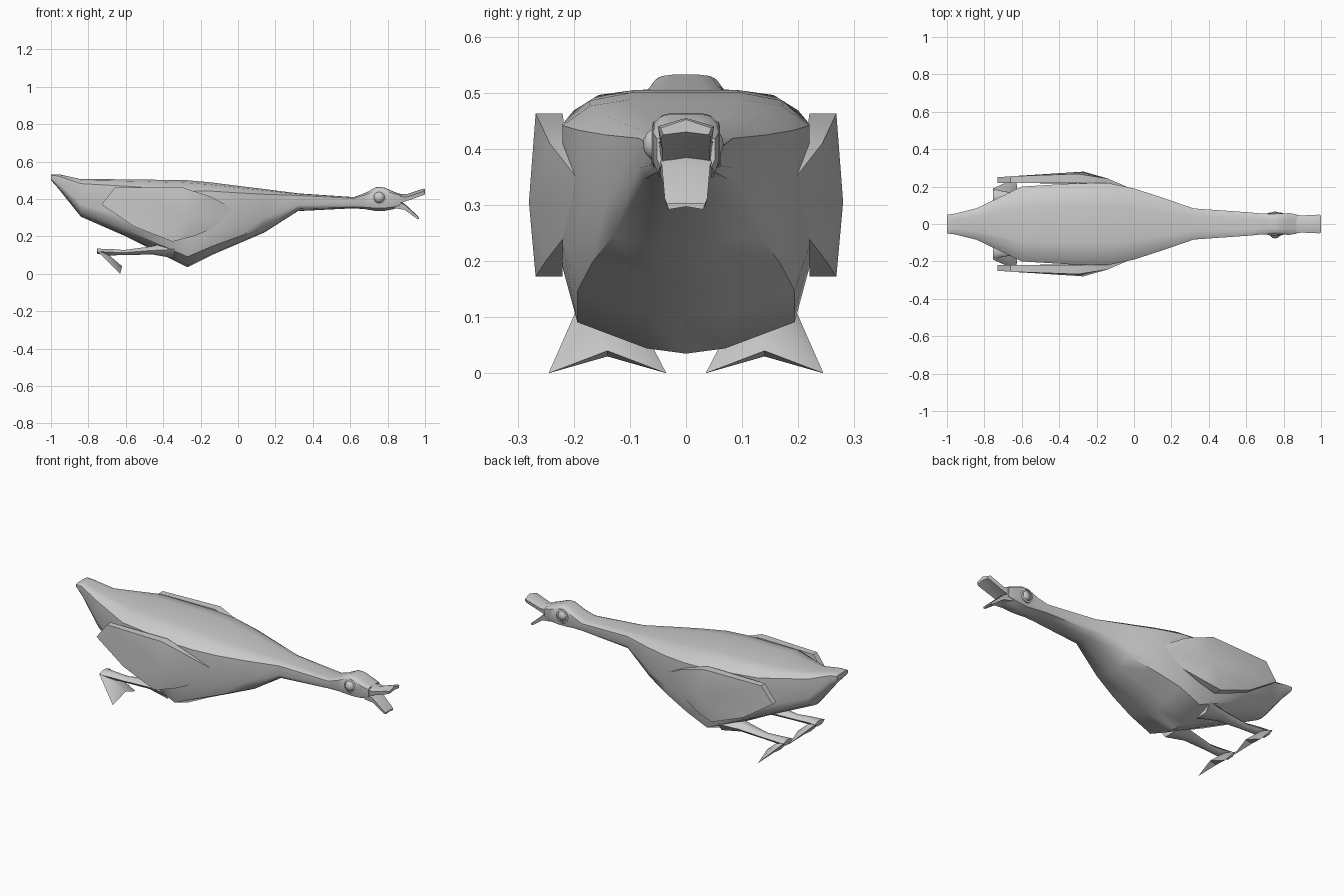
import bpy, bmesh, math
from mathutils import Vector

cube = bpy.data.objects.get("Cube")
if cube:
    bpy.data.objects.remove(cube, do_unlink=True)

grey = bpy.data.materials.new("plain grey")
grey.use_nodes = True
grey.diffuse_color = (0.6, 0.6, 0.6, 1)
grey.node_tree.nodes["Principled BSDF"].inputs["Base Color"].default_value = (0.6, 0.6, 0.6, 1)


def finish(name, bm, angle=40):
    bmesh.ops.recalc_face_normals(bm, faces=bm.faces[:])
    mesh = bpy.data.meshes.new(name)
    bm.to_mesh(mesh)
    bm.free()
    mesh.materials.append(grey)
    ob = bpy.data.objects.new(name, mesh)
    bpy.context.collection.objects.link(ob)
    bpy.ops.object.select_all(action='DESELECT')
    ob.select_set(True)
    bpy.context.view_layer.objects.active = ob
    bpy.ops.object.shade_smooth_by_angle(angle=math.radians(angle))
    return ob


def loft(name, rings, angle=40):
    bm = bmesh.new()
    loops = [[bm.verts.new(p) for p in ring] for ring in rings]
    n = len(loops[0])
    for a, b in zip(loops, loops[1:]):
        for i in range(n):
            j = (i + 1) % n
            bm.faces.new((a[i], a[j], b[j], b[i]))
    bm.faces.new(loops[0])
    bm.faces.new(loops[-1])
    return finish(name, bm, angle)


def solid(name, points, faces, angle=30):
    bm = bmesh.new()
    verts = [bm.verts.new(p) for p in points]
    for f in faces:
        bm.faces.new([verts[i] for i in f])
    return finish(name, bm, angle)


# Half cross-section: share of width, share of height
HALF = [(0, 1), (.45, 1), (.78, .97), (1, .88), (1, .33), (.88, .12), (.32, .02), (0, 0)]


def section(x, top, bottom, width):
    h = top - bottom
    right = [(x, width * u, bottom + h * v) for u, v in HALF]
    left = [(x, -y, z) for _, y, z in right[-2:0:-1]]
    return right + left


# Body, neck and head in one skin, from tail to face
stations = [
    (-1, .53, .50, .05), (-.96, .532, .455, .055), (-.84, .506, .305, .085),
    (-.6, .505, .2, .2), (-.27, .5, .035, .22), (-.14, .488, .1, .22),
    (0, .47, .16, .19), (.14, .453, .22, .145), (.32, .43, .335, .083),
    (.62, .41, .35, .062), (.68, .432, .345, .056), (.74, .464, .335, .054),
    (.78, .462, .336, .056), (.83, .44, .345, .058), (.87, .425, .36, .052)]
loft("body", [section(*s) for s in stations], 50)


# Open beak: arched upper part, thin lower part
def beak_ring(x, ridge, edge, under, w):
    return [(x, 0, ridge), (x, w, edge), (x, w * .9, under), (x, 0, under + .005),
            (x, -w * .9, under), (x, -w, edge)]


loft("upper_beak", [beak_ring(.84, .43, .415, .37, .05), beak_ring(.9, .425, .41, .388, .046),
                    beak_ring(.99, .455, .44, .42, .05), beak_ring(1, .452, .437, .425, .045)])
loft("lower_beak", [beak_ring(.84, .4, .39, .35, .05), beak_ring(.89, .375, .37, .342, .043),
                    beak_ring(.955, .315, .312, .295, .038), beak_ring(.968, .303, .302, .292, .034)])

# Wing outline with outer depth, running from rear tip over the top to the front and back below
outline = [(-.73, .25, .37), (-.66, .255, .46), (-.3, .268, .463), (-.14, .243, .41),
           (.04, .165, .31), (-.24, .25, .2), (-.35, .268, .172), (-.55, .262, .25)]
# Foot: two ankle edges, web front and back, two toes
foot = [(-.755, .1, .125), (-.755, .19, .125), (-.69, .115, .1), (-.69, .175, .1),
        (-.63, .035, 0), (-.63, .245, 0), (-.62, .14, .04), (-.66, .14, .03)]
foot_faces = [(0, 4, 7), (0, 7, 1), (1, 7, 5), (2, 6, 4), (2, 3, 6), (3, 5, 6),
              (0, 1, 3, 2), (0, 2, 4), (1, 5, 3), (4, 6, 7), (7, 6, 5)]
# Leg path: x, side, height, half width, half height
leg = [(-.34, .125, .13, .07, .055), (-.46, .13, .125, .045, .025), (-.61, .14, .113, .026, .016),
       (-.69, .145, .116, .028, .02), (-.755, .145, .12, .042, .016)]

for side, word in ((1, "left"), (-1, "right")):
    def flip(points):
        return [(x, y * side, z) for x, y, z in points]

    n = len(outline)
    inner = [(x, min(.22, y - .03), z) for x, y, z in outline]
    ridge = [(-.27, .28, .305)]
    faces = [(i, (i + 1) % n, 2 * n) for i in range(n)]
    faces += [(i, (i + 1) % n, n + (i + 1) % n, n + i) for i in range(n)]
    faces.append(tuple(range(n, 2 * n)))
    solid(word + "_wing", flip(outline + inner + ridge), faces)

    rings = []
    for x, y, z, w, h in leg:
        turns = [math.tau * k / 6 for k in range(6)]
        rings.append(flip([(x, y + w * math.cos(t), z + h * math.sin(t)) for t in turns]))
    loft(word + "_leg", rings, 50)
    solid(word + "_foot", flip(foot), foot_faces)

    # Eye ball in a slim lid ring; the right one bulges further
    centre = Vector((.755, side * (.036 if side > 0 else .046), .408))
    bm = bmesh.new()
    bmesh.ops.create_uvsphere(bm, u_segments=16, v_segments=10, radius=.031)
    bmesh.ops.translate(bm, verts=bm.verts[:], vec=centre)
    finish(word + "_eye", bm, 60)
    lid = []
    for r, y in ((.041, .045), (.041, .058), (.031, .061), (.031, .045)):
        lid.append([(.755 + r * math.cos(math.tau * k / 12), side * y,
                     .408 + r * math.sin(math.tau * k / 12)) for k in range(12)])
    loft(word + "_eyelid", lid)
